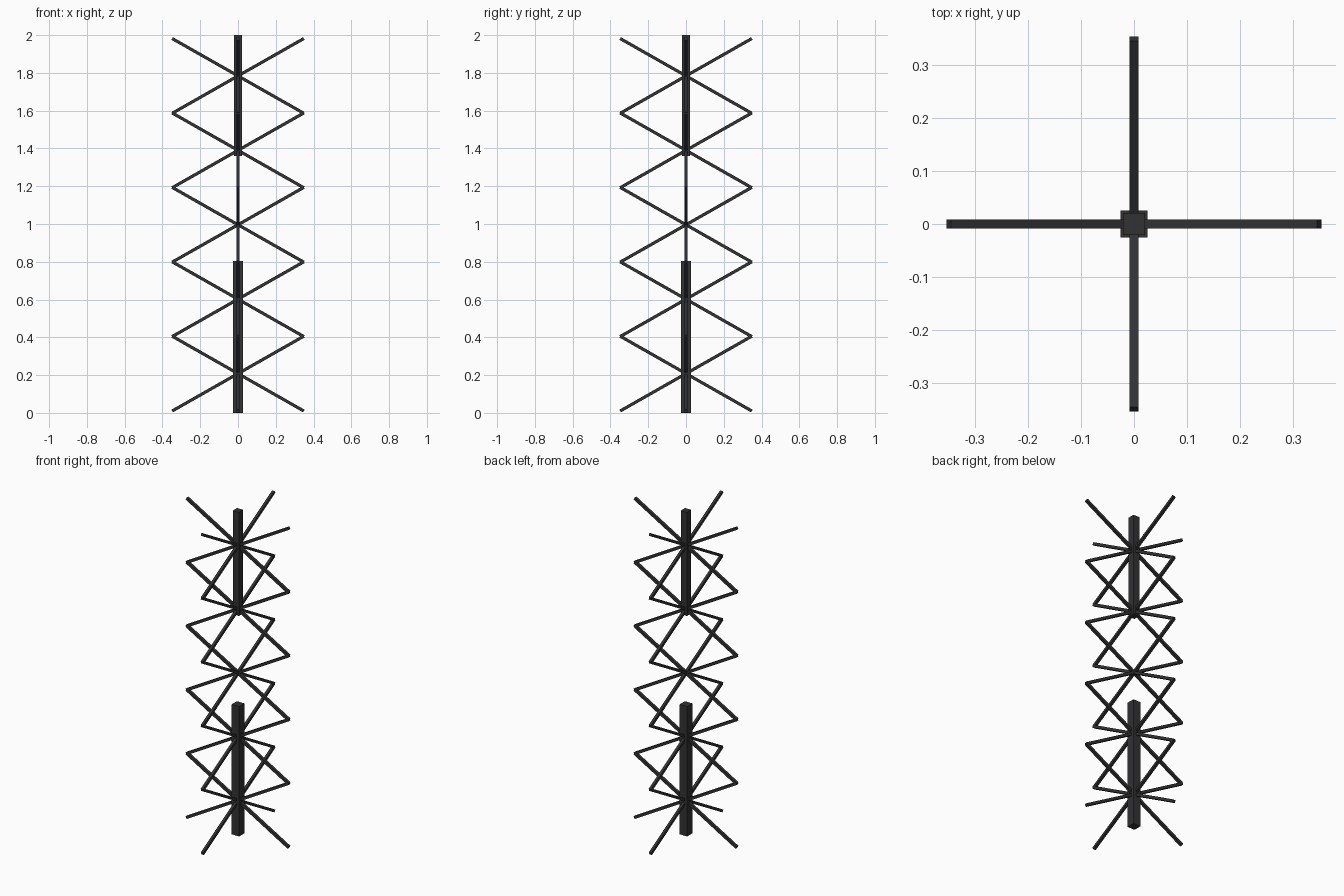
import bpy, math
from mathutils import Matrix, Vector

if "Cube" in bpy.data.objects:
    bpy.data.objects.remove(bpy.data.objects["Cube"])

dark = bpy.data.materials.new("dark steel")
dark.diffuse_color = (0.032, 0.032, 0.034, 1)
dark.use_nodes = True
dark.node_tree.nodes["Principled BSDF"].inputs["Base Color"].default_value = dark.diffuse_color


def box(name, size, matrix):
    bpy.ops.mesh.primitive_cube_add(size=1)
    ob = bpy.context.object
    ob.name = name
    ob.data.transform(matrix @ Matrix.Diagonal((*size, 1)))
    ob.data.materials.append(dark)
    return ob


# telescoping centre posts
for name, width, z0, z1 in (("lower_post", 0.051, 0.0, 0.803),
                            ("upper_post", 0.042, 1.36, 2.0)):
    box(name, (width, width, z1 - z0), Matrix.Translation((0, 0, (z0 + z1) / 2)))

# scissor arms: five stacked crosses in each of two perpendicular planes
ANGLE = math.radians(29.6)
for level in range(5):
    at = Matrix.Translation((0, 0, 0.208 + 0.394 * level))
    for turn, plane in ((0, "x"), (90, "y")):
        spin = Matrix.Rotation(math.radians(turn), 4, 'Z')
        for side in (1, -1):
            tilt = Matrix.Rotation(side * ANGLE, 4, 'Y')
            box(f"scissor_arm_{plane}_{level}", (0.802, 0.0165, 0.0165), at @ spin @ tilt)
